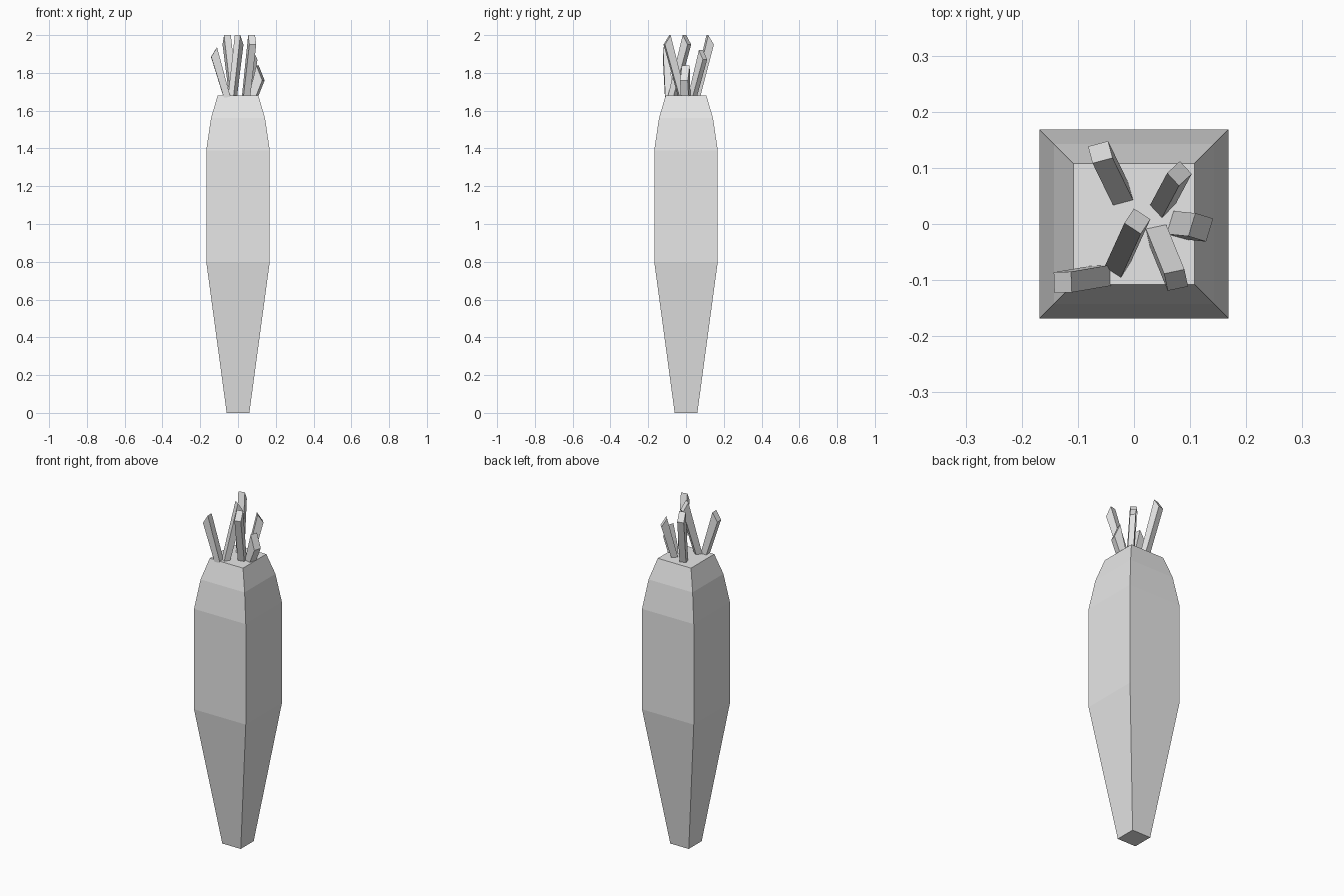
import bpy
import bmesh
from math import cos, sin, radians
from mathutils import Vector

cube = bpy.data.objects.get("Cube")
if cube:
    bpy.data.objects.remove(cube, do_unlink=True)

# One plain grey for every part
grey = bpy.data.materials.new("light_grey")
grey.use_nodes = True
grey.diffuse_color = (0.8, 0.8, 0.8, 1)
grey.node_tree.nodes["Principled BSDF"].inputs["Base Color"].default_value = (0.8, 0.8, 0.8, 1)


def loft(name, rings):
    """Skin a stack of four-cornered rings and close both ends."""
    bm = bmesh.new()
    loops = [[bm.verts.new(p) for p in ring] for ring in rings]
    for low, high in zip(loops, loops[1:]):
        for i in range(4):
            j = (i + 1) % 4
            bm.faces.new((low[i], low[j], high[j], high[i]))
    bm.faces.new(loops[0][::-1])
    bm.faces.new(loops[-1])
    bmesh.ops.recalc_face_normals(bm, faces=bm.faces)
    mesh = bpy.data.meshes.new(name)
    bm.to_mesh(mesh)
    bm.free()
    mesh.materials.append(grey)
    obj = bpy.data.objects.new(name, mesh)
    bpy.context.collection.objects.link(obj)
    return obj


CORNERS = ((-1, -1), (1, -1), (1, 1), (-1, 1))

# Tapered square root: (height, half width)
PROFILE = ((0, 0.06), (0.8, 0.168), (1.39, 0.168), (1.56, 0.143), (1.68, 0.108))
loft("root_body", [[(x * r, y * r, z) for x, y in CORNERS] for z, r in PROFILE])


def stalk(name, base, top, facing, peak, drop=0.05, width=0.037, depth=0.031):
    """Leaning four-sided stalk whose end is cut down towards its facing."""
    out = Vector((cos(radians(facing)), sin(radians(facing)), 0))
    side = Vector((-out.y, out.x, 0))
    rings = []
    for (cx, cy), inner, fall in ((base, 1.675, 0.015), (top, peak, drop)):
        rings.append([Vector((cx, cy, inner - fall * (a + 1) / 2))
                      + out * a * depth / 2 + side * b * width / 2
                      for a, b in CORNERS])
    return loft(name, rings)


# Leafless stalks scattered over the crown
stalk("back_stalk", (-0.023, 0.052), (-0.06, 0.128), 105, 2.0)
stalk("back_left_stalk", (0.05, 0.032), (0.081, 0.09), 43, 1.92, width=0.031)
stalk("short_left_stalk", (0.079, -0.002), (0.119, -0.006), -17, 1.84,
      drop=0.08, width=0.043, depth=0.033)
stalk("middle_stalk", (-0.03, -0.074), (0.006, 0.005), 57, 2.0, width=0.035)
stalk("front_left_stalk", (0.042, -0.019), (0.075, -0.1), -78, 2.0)
stalk("front_right_stalk", (-0.057, -0.092), (-0.127, -0.104), 182, 1.935)
